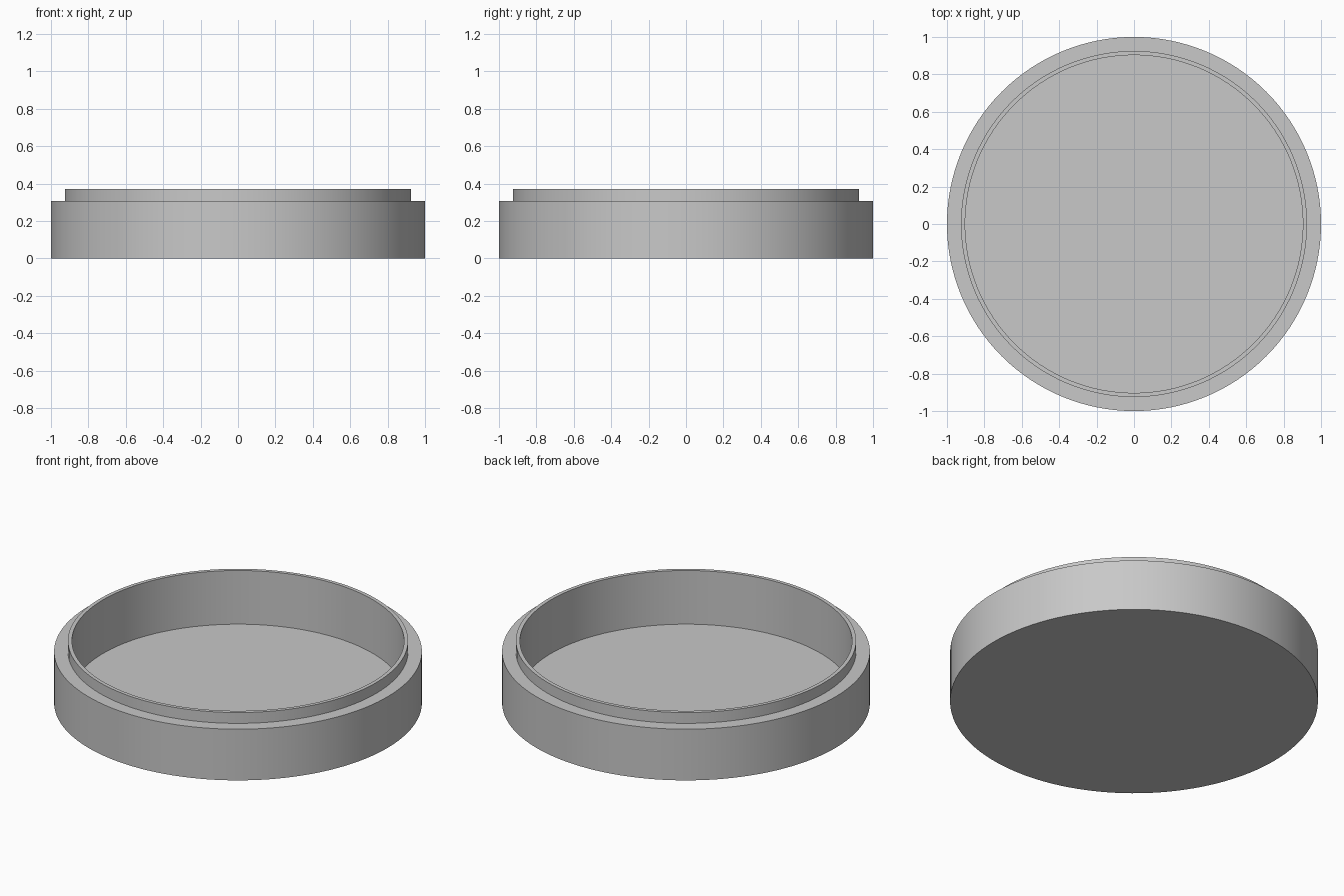
import bpy, bmesh, math
from mathutils import Matrix, Vector

cube = bpy.data.objects.get("Cube")
if cube:
    bpy.data.objects.remove(cube, do_unlink=True)

# Single plain grey material
grey = bpy.data.materials.new("plain grey")
grey.use_nodes = True
colour = (0.58, 0.58, 0.58, 1)
grey.diffuse_color = colour
grey.node_tree.nodes["Principled BSDF"].inputs["Base Color"].default_value = colour

SEGMENTS = 128
FLOOR, STEP, TOP = 0.05, 0.307, 0.372
INNER, LIP, OUTER = 0.903, 0.925, 1.0

# Half cross-section (radius, height) from underside, over the lip, to the inside floor
profile = [(OUTER, 0), (OUTER, STEP), (LIP, STEP), (LIP, TOP), (INNER, TOP), (INNER, FLOOR)]

bm = bmesh.new()
rings = []
for radius, height in profile:
    ring = bmesh.ops.create_circle(bm, segments=SEGMENTS, radius=radius,
                                   matrix=Matrix.Translation(Vector((0, 0, height))))
    rings.append(ring["verts"])

# Walls between neighbouring rings, then the underside and the floor
for low, high in zip(rings, rings[1:]):
    for i in range(SEGMENTS):
        j = (i + 1) % SEGMENTS
        bm.faces.new((low[i], low[j], high[j], high[i]))
bm.faces.new(rings[0])
bm.faces.new(rings[-1])
bmesh.ops.recalc_face_normals(bm, faces=bm.faces[:])

mesh = bpy.data.meshes.new("round_tray")
bm.to_mesh(mesh)
bm.free()
mesh.materials.append(grey)
tray = bpy.data.objects.new("round_tray", mesh)
bpy.context.collection.objects.link(tray)

# Smooth walls with sharp rims
bpy.ops.object.select_all(action="DESELECT")
tray.select_set(True)
bpy.context.view_layer.objects.active = tray
bpy.ops.object.shade_smooth_by_angle(angle=math.radians(30))
